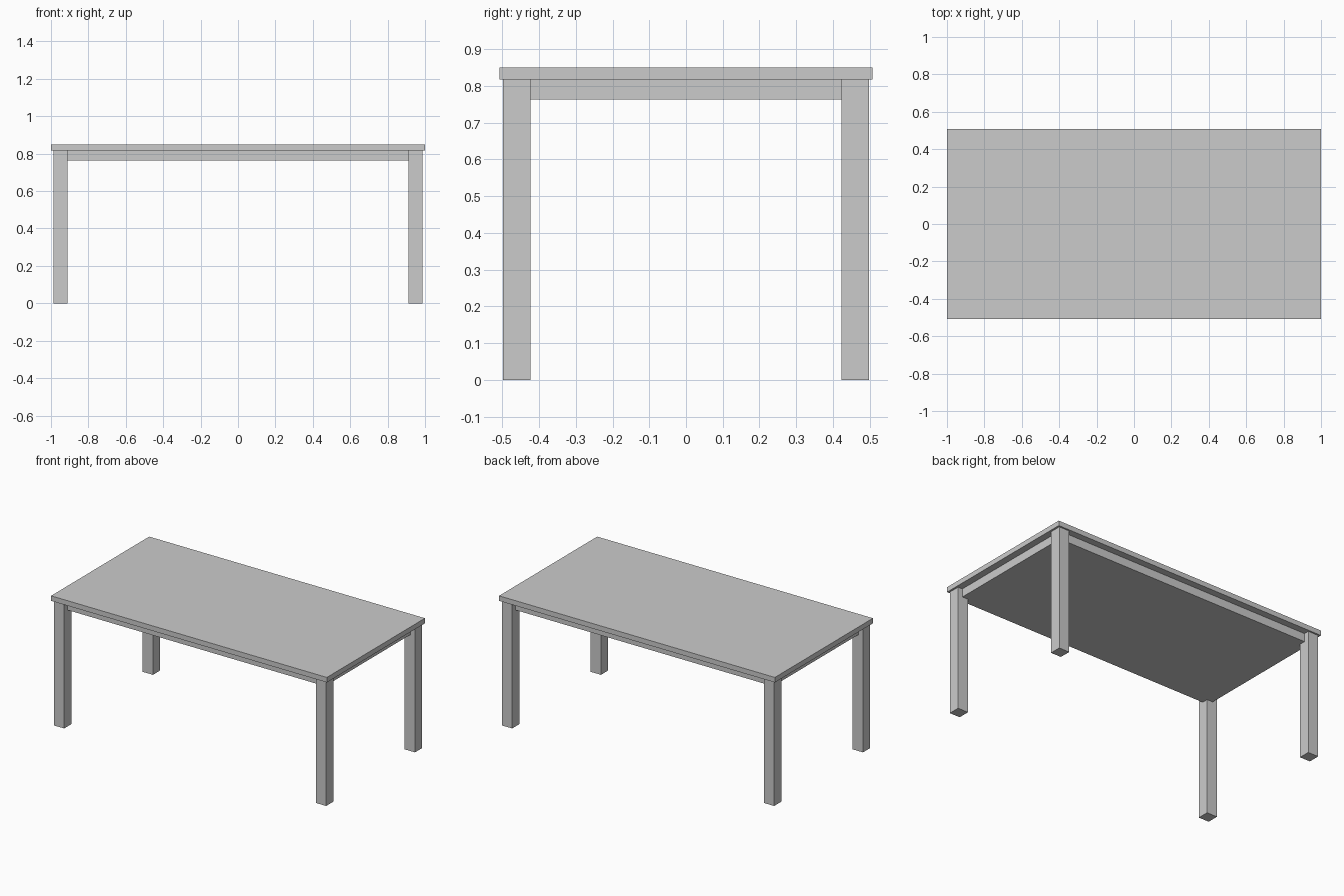
import bpy

if "Cube" in bpy.data.objects:
    bpy.data.objects.remove(bpy.data.objects["Cube"])


def box(name, lo, hi):
    """Axis-aligned box between two corners."""
    bpy.ops.mesh.primitive_cube_add(size=1, location=[(a + b) / 2 for a, b in zip(lo, hi)])
    obj = bpy.context.object
    obj.name = name
    obj.scale = [b - a for a, b in zip(lo, hi)]
    bpy.ops.object.transform_apply(location=False, rotation=False, scale=True)
    return obj


TOP_Z, UNDER_Z, APRON_Z = 0.85, 0.817, 0.763
LEG = 0.0375  # half width of a leg

# Table top
box("table_top", (-1, -0.508, UNDER_Z), (1, 0.508, TOP_Z))

# Solid under-frame, set back from the leg faces
box("under_frame", (-0.955, -0.463, APRON_Z), (0.955, 0.463, UNDER_Z))

# Four square legs
for side, sx in (("left", -1), ("right", 1)):
    for end, sy in (("front", -1), ("back", 1)):
        x, y = sx * 0.95, sy * 0.46
        box(f"{end}_{side}_leg", (x - LEG, y - LEG, 0), (x + LEG, y + LEG, UNDER_Z))
